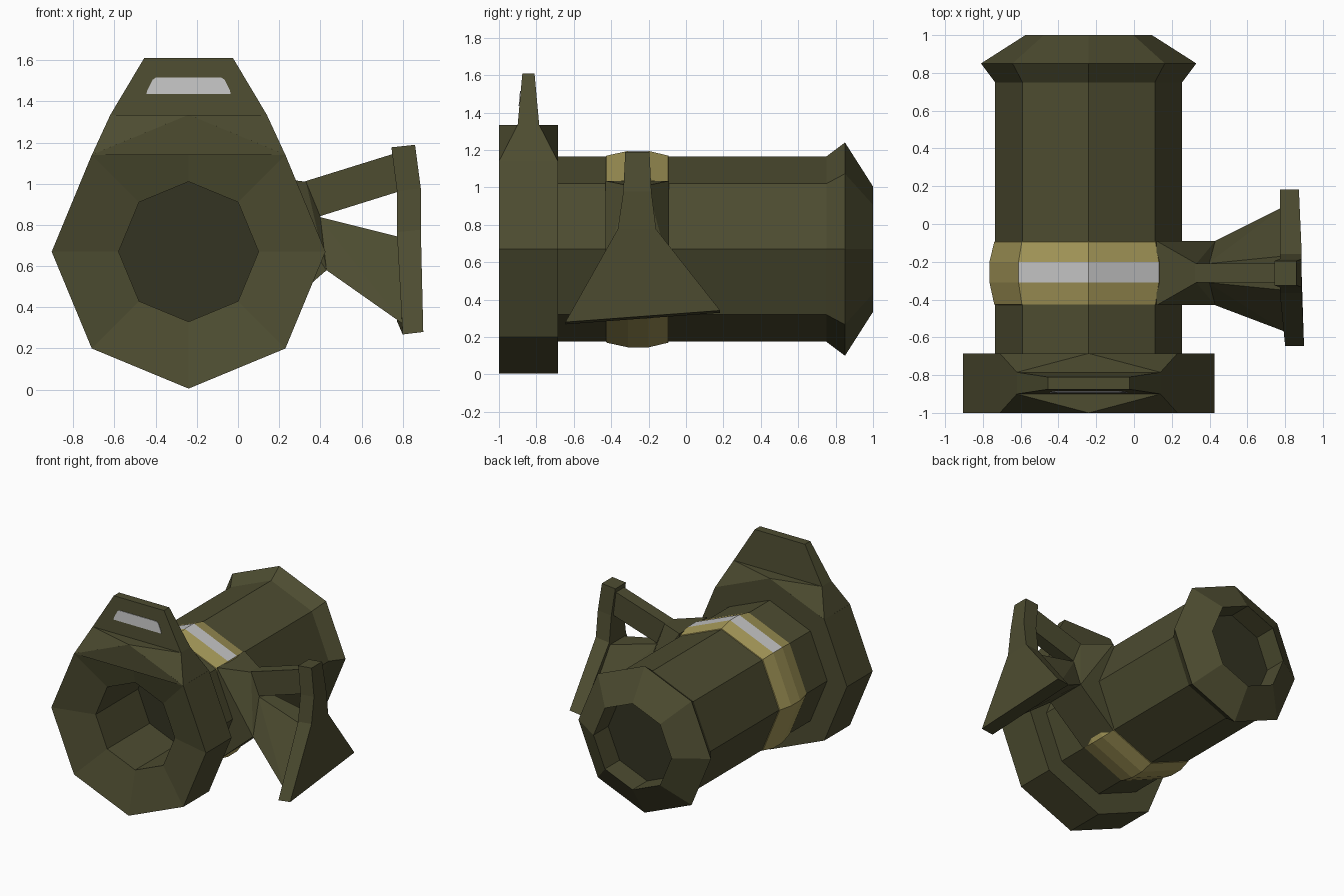
import bpy, bmesh
from math import cos, sin, radians

if "Cube" in bpy.data.objects:
    bpy.data.objects.remove(bpy.data.objects["Cube"])

CX, CZ = -0.24, 0.67      # axis of the barrel
MY = -0.26                # middle of the clamp band


def material(name, rgb):
    m = bpy.data.materials.new(name)
    m.use_nodes = True
    m.diffuse_color = (*rgb, 1)
    m.node_tree.nodes["Principled BSDF"].inputs["Base Color"].default_value = (*rgb, 1)
    return m


OLIVE = material("olive", (0.074, 0.072, 0.030))
DARK = material("dark_olive", (0.034, 0.034, 0.016))
GOLD = material("dull_gold", (0.37, 0.31, 0.098))
GREY = material("light_grey", (0.55, 0.55, 0.55))


def finish(name, bm, *mats):
    bmesh.ops.recalc_face_normals(bm, faces=bm.faces)
    me = bpy.data.meshes.new(name)
    bm.to_mesh(me)
    bm.free()
    for m in mats:
        me.materials.append(m)
    ob = bpy.data.objects.new(name, me)
    bpy.context.collection.objects.link(ob)
    return ob


def lathe(name, profile, *mats, rule=None):
    """Eight-sided turning about the barrel axis from (y, radius) pairs."""
    bm = bmesh.new()
    rings = []
    for y, r in profile:
        rings.append([bm.verts.new((CX + r * cos(radians(45 * i)), y,
                                    CZ + r * sin(radians(45 * i)))) for i in range(8)])
    for k, (a, b) in enumerate(zip(rings, rings[1:])):
        for i in range(8):
            j = (i + 1) % 8
            f = bm.faces.new((a[i], a[j], b[j], b[i]))
            if rule:
                f.material_index = rule(k, i)
    return finish(name, bm, *mats)


def disc(name, y, r, mat, facing):
    bm = bmesh.new()
    vs = [bm.verts.new((CX + r * cos(radians(45 * i)), y,
                        CZ + r * sin(radians(45 * i)))) for i in range(8)]
    f = bm.faces.new(vs)
    f.normal_update()
    if f.normal.y * facing < 0:
        f.normal_flip()
    me = bpy.data.meshes.new(name)
    bm.to_mesh(me)
    bm.free()
    me.materials.append(mat)
    bpy.context.collection.objects.link(bpy.data.objects.new(name, me))


def hull(name, pts, mat):
    bm = bmesh.new()
    for p in pts:
        bm.verts.new(p)
    bmesh.ops.convex_hull(bm, input=bm.verts)
    bmesh.ops.dissolve_limit(bm, angle_limit=0.02, verts=bm.verts, edges=bm.edges)
    return finish(name, bm, mat)


def loft(name, rings, mat):
    bm = bmesh.new()
    rs = [[bm.verts.new(p) for p in ring] for ring in rings]
    n = len(rs[0])
    for a, b in zip(rs, rs[1:]):
        for i in range(n):
            j = (i + 1) % n
            bm.faces.new((a[i], a[j], b[j], b[i]))
    bm.faces.new(rs[0])
    bm.faces.new(rs[-1])
    return finish(name, bm, mat)


def pair(x, half, z):
    """Two points either side of the clamp's middle."""
    return [(x, MY - half, z), (x, MY + half, z)]


# Front collar with shallow dished face and deep bore
lathe("front_collar", [(-0.4, 0.34), (-0.92, 0.34), (-1, 0.665),
                       (-0.685, 0.665), (-0.685, 0.48)], OLIVE)
disc("front_bore_floor", -0.4, 0.34, DARK, -1)

# Barrel with flared rear end and recessed rear opening
lathe("barrel", [(-0.69, 0.495), (0.75, 0.495), (0.85, 0.57),
                 (1, 0.335), (0.82, 0.335)], OLIVE)
disc("rear_floor", 0.82, 0.335, DARK, 1)

# Clamp band, grey along the middle of the two upper sides
lathe("clamp_band", [(-0.43, 0.49), (-0.425, 0.5), (-0.31, 0.525), (-0.2, 0.525),
                     (-0.095, 0.5), (-0.09, 0.49)], GOLD, GREY,
      rule=lambda k, i: int(k == 2 and i in (1, 2)))

# Sight mount: shoulder on the collar, then a tapering upright
shoulder = []
for s in (-1, 1):
    for y, yt in ((-1, -0.9), (-0.685, -0.785)):
        shoulder += [(CX + s * 0.47, y, 1.14), (CX, y, 1.335),
                     (CX + s * 0.38, yt, 1.335)]
hull("sight_shoulder", shoulder, OLIVE)


def slab(half, y0, y1, z):
    return [(CX - half, y0, z), (CX + half, y0, z), (CX + half, y1, z), (CX - half, y1, z)]


loft("sight_upright", [slab(0.38, -0.9, -0.785, 1.335),
                       slab(0.216, -0.875, -0.81, 1.61)], OLIVE)

# Thin grey window on the front of the upright
window = []
for half, z in ((0.205, 1.435), (0.2, 1.455), (0.175, 1.505), (0.16, 1.515)):
    y = -0.9 + (z - 1.335) * 0.091
    window += [(CX + s * half, y + d, z) for s in (-1, 1) for d in (-0.004, 0.004)]
hull("sight_window", window, GREY)

# Side hub that wraps the clamp
hull("bracket_hub", pair(0.12, 0.17, 1.035) + pair(0.27, 0.17, 0.67) + pair(0.12, 0.17, 0.31)
     + pair(0.33, 0.05, 1.01) + pair(0.4, 0.05, 0.84) + pair(0.43, 0.17, 0.58), OLIVE)

# Upper arm
hull("upper_arm", pair(0.32, 0.05, 1.01) + pair(0.39, 0.05, 0.84)
     + pair(0.77, 0.05, 1.15) + pair(0.79, 0.05, 0.965), OLIVE)

# Lower arm, spreading toward the pad
hull("lower_arm", pair(0.39, 0.05, 0.84) + pair(0.43, 0.17, 0.58) + pair(0.56, 0.07, 0.72)
     + pair(0.79, 0.09, 0.74)
     + [(0.8, -0.57, 0.32), (0.79, 0.09, 0.36)], OLIVE)


def section(xi, xo, y0, y1, z0, z1, skew=0):
    return [(xi, y0, z0), (xo, y0, z0 + 0.012), (xo - skew, y1, z1 + 0.012), (xi - skew, y1, z1)]


# Shoulder pad
loft("shoulder_pad", [section(0.745, 0.86, -0.325, -0.195, 1.177, 1.177),
                      section(0.772, 0.888, -0.335, -0.185, 0.965, 0.965),
                      section(0.772, 0.888, -0.365, -0.16, 0.765, 0.765),
                      section(0.8, 0.9, -0.645, 0.183, 0.268, 0.33, 0.027)], OLIVE)
